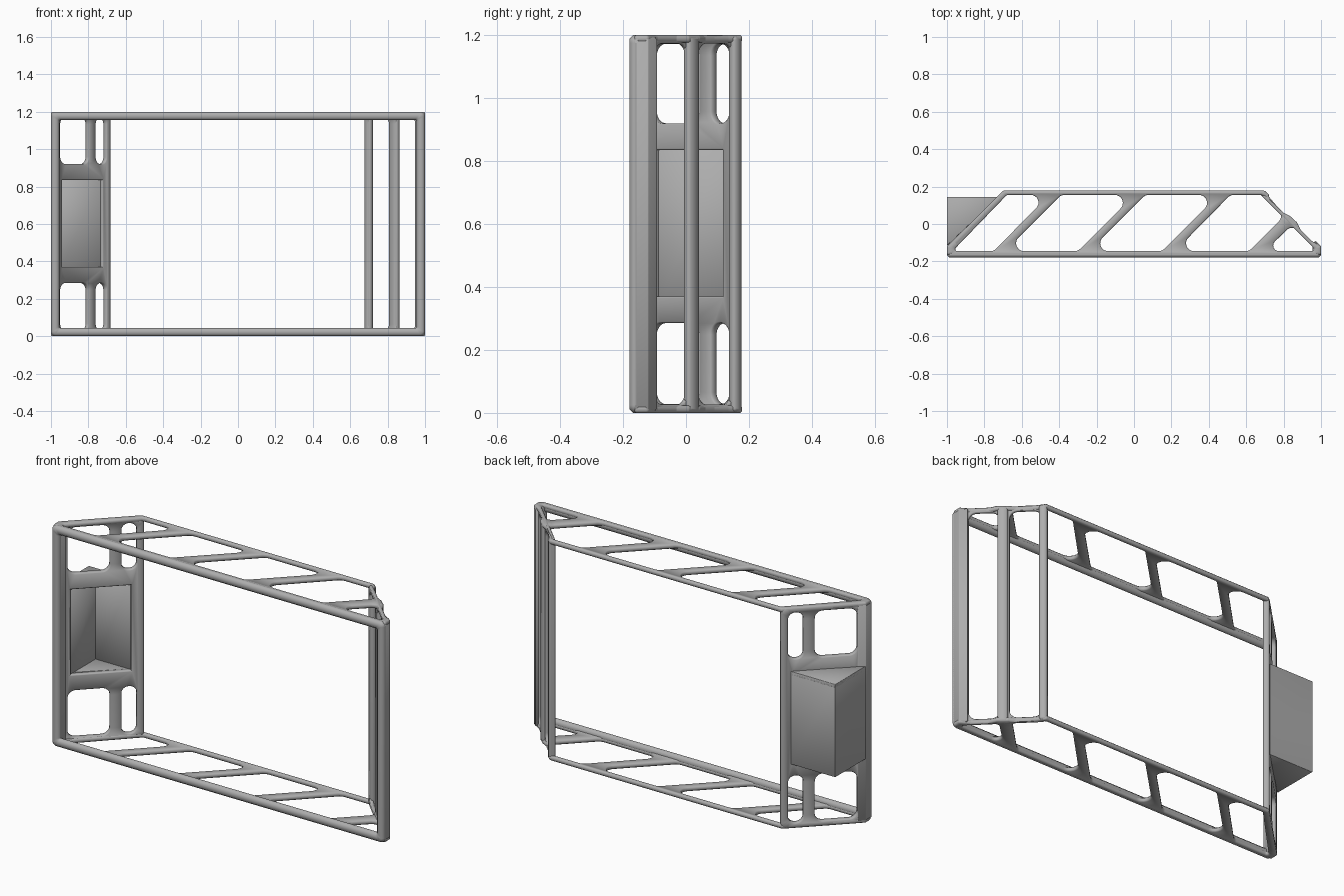
import bpy, bmesh, math
from mathutils import Matrix, Vector

if "Cube" in bpy.data.objects:
    bpy.data.objects.remove(bpy.data.objects["Cube"])

grey = bpy.data.materials.new("grey plastic")
grey.use_nodes = True
COLOUR = (0.42, 0.42, 0.42, 1)
grey.diffuse_color = COLOUR
grey.node_tree.nodes["Principled BSDF"].inputs["Base Color"].default_value = COLOUR

H = 1.2            # frame height
SKIN = 0.024       # top and bottom plate thickness
R2 = math.sqrt(2)


def rounded(points, r):
    """Counter-clockwise polygon with arc corners; a third value overrides the radius."""
    pts = [Vector(p[:2]) for p in points]
    radii = [p[2] if len(p) > 2 else r for p in points]
    n = len(pts)
    if sum(pts[i - 1].cross(pts[i]) for i in range(n)) < 0:
        pts.reverse()
        radii.reverse()
    out = []
    for i, p in enumerate(pts):
        a, b = pts[i - 1] - p, pts[(i + 1) % n] - p
        half = a.angle(b) / 2
        if radii[i] <= 0:
            out.append(p)
            continue
        d = min(radii[i] / math.tan(half), 0.49 * a.length, 0.49 * b.length)
        pa, pb, w = p + a.normalized() * d, p + b.normalized() * d, math.sin(half)
        for k in range(9):
            t = k / 8
            f, g, h = (1 - t) ** 2, 2 * w * t * (1 - t), t * t
            out.append((pa * f + p * g + pb * h) / (f + g + h))
    return out


def inset(loop, d):
    """Move a counter-clockwise loop inwards by d."""
    out = []
    for i, p in enumerate(loop):
        a = (p - loop[i - 1]).normalized()
        b = (loop[(i + 1) % len(loop)] - p).normalized()
        na, nb = Vector((-a.y, a.x)), Vector((-b.y, b.x))
        out.append(p + (na + nb) * d / (1 + na.dot(nb)))
    return out


def slab(name, outline, holes, matrix, thick, edge=0.006):
    """Flat plate with holes and eased edges, centred on the local z = 0 plane."""
    bm = bmesh.new()
    caps = [[], []]
    for loop, sign in [(outline, 1)] + [(h, -1) for h in holes]:
        eased = inset(loop, edge * sign)
        z = thick / 2
        rings = []
        for pts, h in ((eased, -z), (loop, edge - z), (loop, z - edge), (eased, z)):
            rings.append([bm.verts.new((p.x, p.y, h)) for p in pts])
        n = len(loop)
        for low, high in zip(rings, rings[1:]):
            for i in range(n):
                bm.faces.new((low[i - 1], low[i], high[i], high[i - 1]))
        for cap, ring in zip(caps, (rings[0], rings[-1])):
            cap += [bm.edges.get((ring[i - 1], ring[i])) for i in range(n)]
    for cap in caps:
        bmesh.ops.triangle_fill(bm, use_beauty=True, edges=cap)
    bmesh.ops.recalc_face_normals(bm, faces=bm.faces)
    mesh = bpy.data.meshes.new(name)
    bm.to_mesh(mesh)
    bm.free()
    mesh.materials.append(grey)
    ob = bpy.data.objects.new(name, mesh)
    ob.matrix_world = matrix
    bpy.context.collection.objects.link(ob)
    bpy.ops.object.select_all(action='DESELECT')
    ob.select_set(True)
    bpy.context.view_layer.objects.active = ob
    bpy.ops.object.shade_smooth_by_angle(angle=math.radians(50))
    return ob


def plane(u, v, origin):
    """Matrix whose local x and y run along u and v."""
    u, v = Vector(u).normalized(), Vector(v).normalized()
    m = Matrix((u, v, u.cross(v))).transposed().to_4x4()
    m.translation = origin
    return m


def prism(name, points, z0, z1, edge=0.006, r=0.0, holes=()):
    return slab(name, rounded(points, r), holes,
                Matrix.Translation((0, 0, (z0 + z1) / 2)), z1 - z0, edge)


def box(a0, a1, z0, z1, r, stretch=1.0):
    a0, a1 = a0 * stretch, a1 * stretch
    return rounded([(a0, z0), (a1, z0), (a1, z1), (a0, z1)], r)


# Front bezel ring
slab("front_bezel", box(-1, 1, 0, H, 0.025), [box(-0.955, 0.955, 0.045, H - 0.045, 0.004)],
     plane((1, 0, 0), (0, 0, 1), (0, -0.163, 0)), 0.034, 0.012)

# Top and bottom plates with slanted windows
B, T = -0.145, 0.155
windows = [rounded([(-0.97, B, 0.01), (-0.75, B), (-0.455, T), (-0.68, T, 0.02)], 0.04)]
for left, right in ((-0.69, -0.3), (-0.24, 0.15)):
    windows.append(rounded([(left, B), (right, B), (right + 0.3, T), (left + 0.3, T)], 0.042))
windows.append(rounded([(0.22, B), (0.615, B), (0.805, 0.045), (0.69, T), (0.515, T)], 0.042))
windows.append(rounded([(0.70, B, 0.03), (0.975, B, 0.01), (0.845, -0.005)], 0.035))
plate = [(-1, -0.165), (1, -0.165), (1, -0.12), (0.95, -0.09), (0.89, -0.03), (0.87, 0.01),
         (0.83, 0.045), (0.79, 0.065), (0.73, 0.135), (0.7, 0.178), (-0.7, 0.178), (-1, -0.12)]
for name, z in (("bottom_plate", 0), ("top_plate", H - SKIN)):
    prism(name, plate, z, z + SKIN, 0.006, 0.012, windows)

# Front corner posts, one each side
post = [(-1, -0.165), (-1, -0.12), (-0.97, -0.09), (-0.955, -0.105), (-0.955, -0.165)]
for name, s in (("right_post", 1), ("left_post", -1)):
    prism(name, [(x * s, y) for x, y in post], 0.008, H - 0.008, 0.006, 0.005)

# Slanted side panel with four windows and the pocket opening
side = plane((1, 1, 0), (0, 0, 1), (-0.858, 0, 0))
openings = [box(-0.09, 0.125, 0.37, 0.835, 0, R2)]
for z0, z1 in ((0.028, 0.285), (0.92, 1.172)):
    openings += [box(-0.1, 0.05, z0, z1, 0.04, R2), box(0.09, 0.145, z0, z1, 0.037, R2)]
slab("right_side_panel", box(-0.12, 0.17, 0, H, 0.03, R2), openings, side, 0.03, 0.005)

# Pocket standing out behind the side panel
prism("pocket_walls", [(-1, -0.115), (-1, 0.145), (-0.725, 0.145), (-0.735, 0.125),
                       (-0.945, 0.125), (-0.945, -0.085)], 0.351, 0.854, 0.001)
for name, z in (("pocket_floor", 0.35), ("pocket_roof", 0.835)):
    prism(name, [(-1, -0.115), (-1, 0.145), (-0.725, 0.145)], z, z + 0.02, 0.001)

# Opposite slanted panel: thin sheet with two tall slots, and two raised ribs
slots = [box(a, b, 0.026, H - 0.026, 0.04, R2) for a, b in ((-0.105, 0.0), (0.035, 0.145))]
slab("left_side_panel", box(-0.12, 0.165, 0, H, 0.03, R2), slots,
     plane((-1, 1, 0), (0, 0, 1), (0.846, 0, 0)), 0.018, 0.004)
for name, a, b in (("left_middle_rib", 0.0, 0.035), ("left_rear_rib", 0.143, 0.17)):
    slab(name, box(a, b, 0.003, H - 0.003, 0.012, R2), [],
         plane((-1, 1, 0), (0, 0, 1), (0.858, 0, 0)), 0.03, 0.007)
